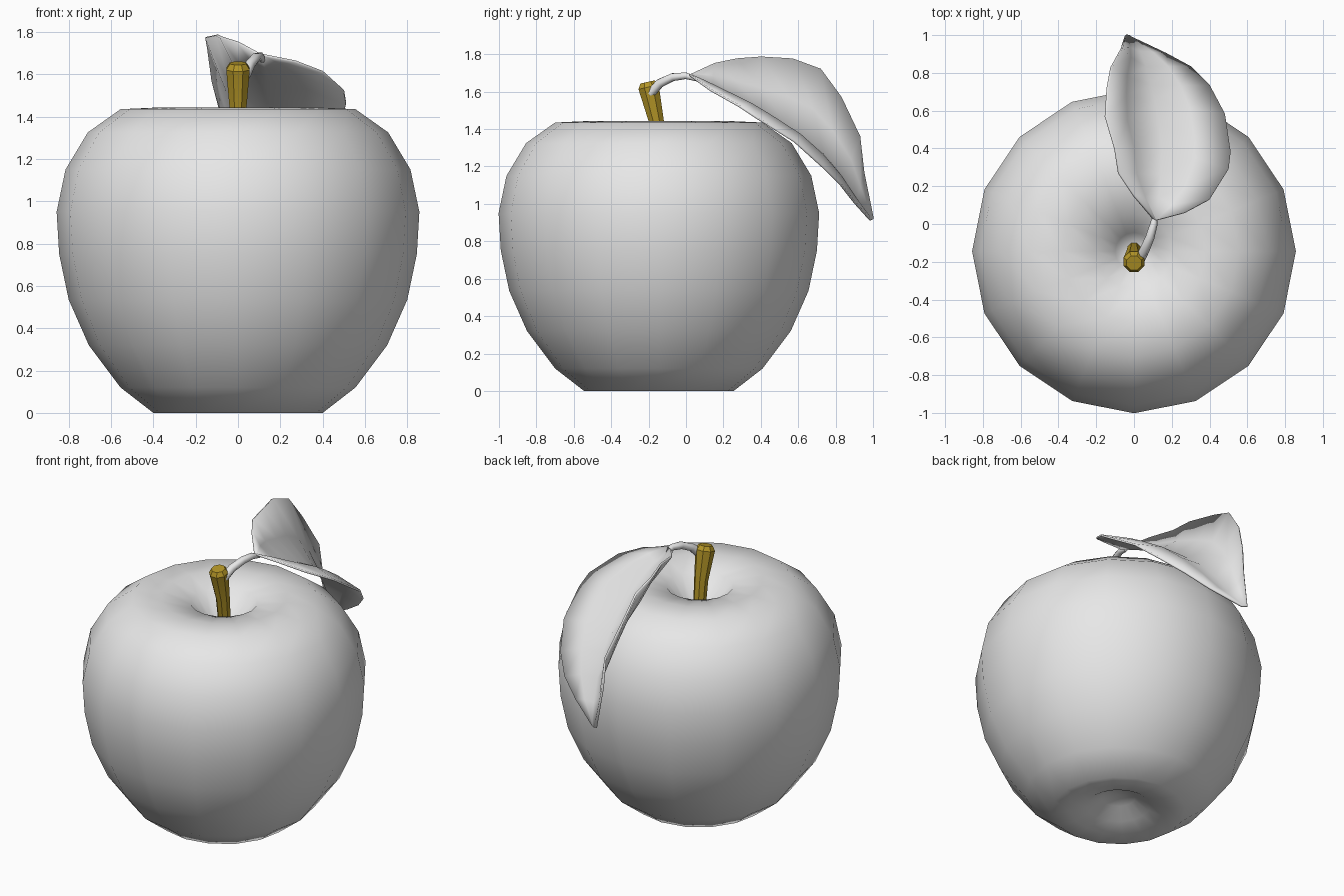
import bpy, bmesh, math
from mathutils import Vector

cube = bpy.data.objects.get("Cube")
if cube:
    bpy.data.objects.remove(cube)


def material(name, rgb):
    m = bpy.data.materials.new(name)
    m.use_nodes = True
    m.diffuse_color = (*rgb, 1)
    m.node_tree.nodes["Principled BSDF"].inputs["Base Color"].default_value = (*rgb, 1)
    return m


GREY = material("light grey", (0.8, 0.8, 0.8))
GOLD = material("golden brown", (0.45, 0.30, 0.02))


def finish(bm, name, mat, angle):
    bmesh.ops.remove_doubles(bm, verts=bm.verts, dist=0.0005)
    bmesh.ops.recalc_face_normals(bm, faces=bm.faces)
    mesh = bpy.data.meshes.new(name)
    bm.to_mesh(mesh)
    bm.free()
    mesh.materials.append(mat)
    ob = bpy.data.objects.new(name, mesh)
    bpy.context.collection.objects.link(ob)
    bpy.ops.object.select_all(action='DESELECT')
    ob.select_set(True)
    bpy.context.view_layer.objects.active = ob
    bpy.ops.object.shade_smooth_by_angle(angle=math.radians(angle))
    return ob


def skin(bm, rows, closed):
    """Join rows of points with quads."""
    rows = [[bm.verts.new(p) for p in row] for row in rows]
    for a, b in zip(rows, rows[1:]):
        n = len(a)
        for i in range(n if closed else n - 1):
            j = (i + 1) % n
            bm.faces.new((a[i], a[j], b[j], b[i]))
    return rows


def tube(name, path, radii, sides, mat, angle):
    """Sweep a round section along a path and cap both ends."""
    path = [Vector(p) for p in path]
    rings = []
    for i, (p, r) in enumerate(zip(path, radii)):
        d = (path[min(i + 1, len(path) - 1)] - path[max(i - 1, 0)]).normalized()
        u = d.cross(Vector((1, 0, 0))).normalized()
        v = d.cross(u)
        turns = [math.tau * (k + 0.5) / sides for k in range(sides)]
        rings.append([p + r * (math.cos(t) * u + math.sin(t) * v) for t in turns])
    bm = bmesh.new()
    rows = skin(bm, rings, True)
    bm.faces.new(rows[0])
    bm.faces.new(rows[-1])
    return finish(bm, name, mat, angle)


# Fruit body: revolved profile with a dimple at each end
profile = [(0, .11), (.1, .09), (.19, .035), (.29, .008), (.4, 0), (.555, .12),
           (.705, .32), (.8, .535), (.845, .75), (.857, .95), (.815, 1.15),
           (.71, 1.325), (.555, 1.435), (.38, 1.443), (.2, 1.405),
           (.1, 1.28), (0, 1.2)]
bm = bmesh.new()
line = [bm.verts.new((r, 0, z)) for r, z in profile]
edges = [bm.edges.new(pair) for pair in zip(line, line[1:])]
bmesh.ops.spin(bm, geom=line + edges, cent=(0, 0, 0), axis=(0, 0, 1),
               angle=math.tau, steps=16, use_duplicate=False)
body = finish(bm, "fruit_body", GREY, 75)
body.location.y = -0.145

# Stem: leaning, widening octagon with a bevelled top
tube("stem", [(0, -.13, 1.18), (0, -.158, 1.44), (0, -.2, 1.625), (0, -.206, 1.652)],
     [.036, .043, .06, .042], 8, GOLD, 30)

# Leaf stalk: thin arch from the stem to the leaf
tube("leaf_stalk", [(.03, -.19, 1.59), (.055, -.14, 1.645), (.085, -.07, 1.678),
                    (.105, 0, 1.685), (.115, .06, 1.665)],
     [.028, .027, .024, .02, .012], 6, GREY, 65)

# Leaf: folded blade given by its left edge, midrib and right edge
left_edge = [(.11, .02, 1.69), (0, .15, 1.75), (-.08, .27, 1.775), (-.1, .4, 1.785),
             (-.15, .57, 1.775), (-.14, .72, 1.72), (-.12, .83, 1.57),
             (-.065, .93, 1.36), (-.06, .95, 1.17), (-.045, 1.0, .92)]
midrib = [(.115, .02, 1.69), (.13, .14, 1.63), (.14, .26, 1.57), (.145, .4, 1.5),
          (.13, .53, 1.42), (.11, .64, 1.345), (.09, .73, 1.27),
          (.06, .83, 1.15), (.03, .91, 1.03), (-.025, .995, .915)]
right_edge = [(.12, .02, 1.69), (.27, .06, 1.66), (.4, .13, 1.61), (.5, .29, 1.52),
              (.51, .38, 1.46), (.48, .58, 1.335), (.4, .73, 1.2),
              (.3, .83, 1.1), (.17, .9, 1.01), (-.01, .985, .915)]
rows = []
for i, (a, m, b) in enumerate(zip(left_edge, midrib, right_edge)):
    a, m, b = Vector(a), Vector(m), Vector(b)
    sag = math.sin(math.pi * i / 9) * 0.03
    rows.append([a, (a + m) / 2 + Vector((-sag, 0, -sag)), m,
                 (m + b) / 2 + Vector((0, 0, sag)), b])
bm = bmesh.new()
skin(bm, rows, False)
leaf = finish(bm, "leaf", GREY, 50)
thick = leaf.modifiers.new("thickness", 'SOLIDIFY')
thick.thickness = 0.012
thick.offset = 0
